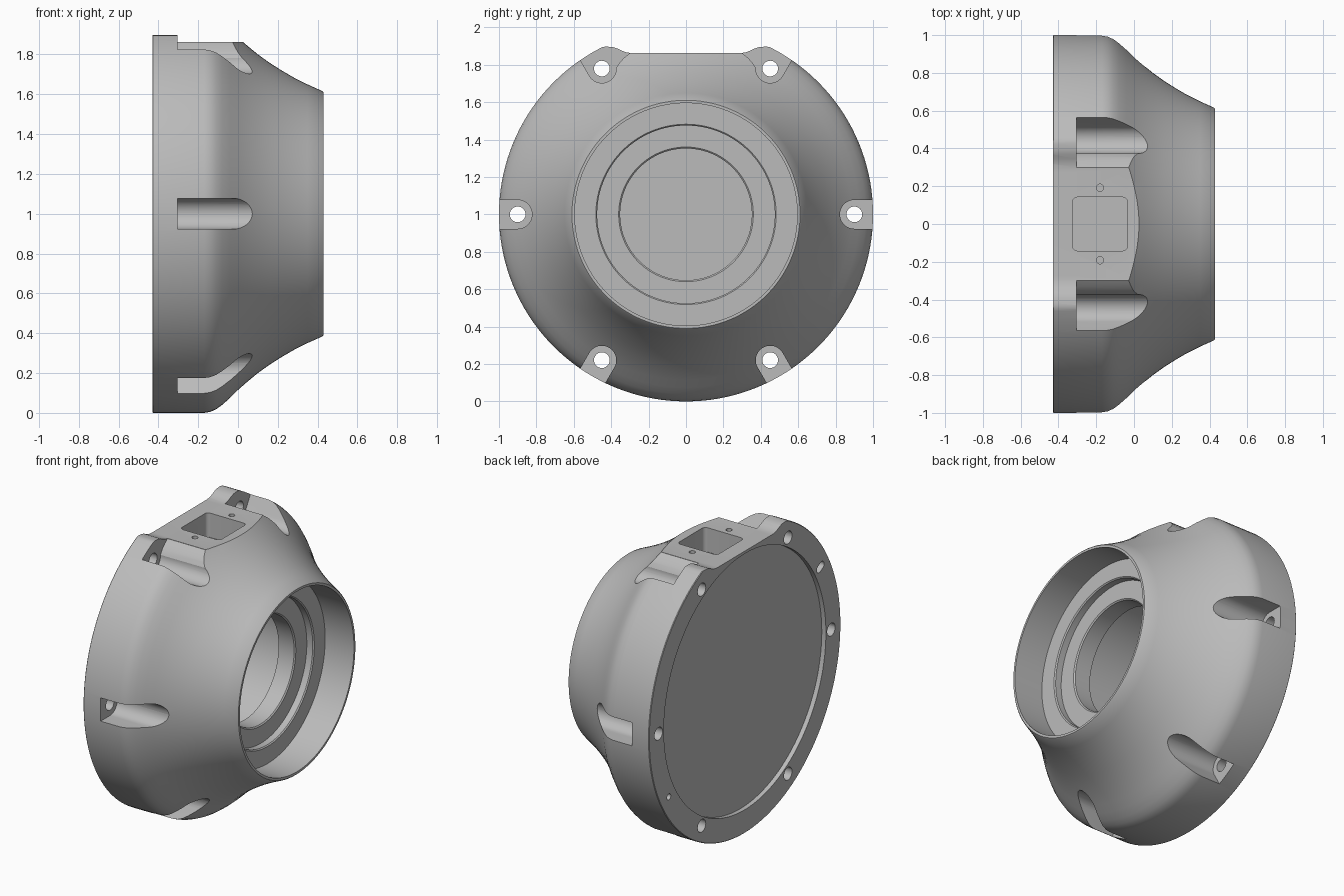
import bpy, bmesh
from math import sin, cos, pi, radians
from mathutils import Matrix, Vector

if "Cube" in bpy.data.objects:
    bpy.data.objects.remove(bpy.data.objects["Cube"])

grey = bpy.data.materials.new("cast_grey")
grey.use_nodes = True
colour = (0.5, 0.5, 0.5, 1)
grey.diffuse_color = colour
grey.node_tree.nodes["Principled BSDF"].inputs["Base Color"].default_value = colour

CENTRE = Vector((0, 0, 1))   # shaft axis runs along x at this height
BACK, FLOOR, FLAT = -0.43, -0.305, 1.862


def make_object(name, bm):
    bmesh.ops.recalc_face_normals(bm, faces=bm.faces)
    mesh = bpy.data.meshes.new(name)
    bm.to_mesh(mesh)
    bm.free()
    obj = bpy.data.objects.new(name, mesh)
    bpy.context.collection.objects.link(obj)
    return obj


def prism(points, start, end, axis="x"):
    """Extrude a flat outline: (y, z) along x, or (x, y) along z."""
    bm = bmesh.new()
    place = (lambda a, b: (start, a, b)) if axis == "x" else (lambda a, b: (a, b, start))
    face = bm.faces.new([bm.verts.new(place(a, b)) for a, b in points])
    new = bmesh.ops.extrude_face_region(bm, geom=[face])["geom"]
    shift = Vector((end - start, 0, 0)) if axis == "x" else Vector((0, 0, end - start))
    bmesh.ops.translate(bm, vec=shift, verts=[v for v in new if isinstance(v, bmesh.types.BMVert)])
    return make_object("cutter", bm)


def arc(a, b, radius, first=0, last=360, steps=24):
    """Points on an arc; a full turn leaves out the repeated end."""
    count = steps if last - first == 360 else steps + 1
    angles = [radians(first + (last - first) * i / steps) for i in range(count)]
    return [(a + radius * cos(t), b + radius * sin(t)) for t in angles]


def turn(points, degrees):
    """Rotate (radial, tangential) points about the shaft axis into (y, z)."""
    c, s = cos(radians(degrees)), sin(radians(degrees))
    return [(r * c - t * s, 1 + r * s + t * c) for r, t in points]


def cut(target, cutter):
    cutter.hide_render = True
    mod = target.modifiers.new("cut", 'BOOLEAN')
    mod.operation, mod.solver, mod.object = 'DIFFERENCE', 'EXACT', cutter
    bpy.ops.object.modifier_apply(modifier=mod.name)
    bpy.data.objects.remove(cutter)


# Turned housing: recessed back cover, flared shell, stepped front bore
profile = [(-0.4, 0), (-0.4, 0.845), (BACK, 0.845), (BACK, 0.996), (-0.426, 1),
           (-0.17, 1), (-0.14, 0.995), (-0.11, 0.982), (-0.08, 0.96), (-0.04, 0.925),
           (0, 0.885), (0.05, 0.841), (0.1, 0.8), (0.16, 0.757), (0.22, 0.719),
           (0.28, 0.684), (0.35, 0.649), (0.424, 0.616), (0.43, 0.61),
           (0.43, 0.595), (0.22, 0.595), (0.22, 0.482), (0.213, 0.475), (0.17, 0.475),
           (0.17, 0.36), (0.163, 0.352), (0.05, 0.352), (0.05, 0.5), (-0.37, 0.5), (-0.37, 0)]
bm = bmesh.new()
verts = [bm.verts.new((x, 0, 1 + r)) for x, r in profile]
edges = [bm.edges.new(pair) for pair in zip(verts, verts[1:])]
bmesh.ops.spin(bm, geom=verts + edges, cent=CENTRE, axis=(1, 0, 0),
               angle=2 * pi, steps=144, use_merge=True)
bmesh.ops.remove_doubles(bm, verts=bm.verts, dist=1e-5)
housing = make_object("housing", bm)
housing.data.materials.append(grey)
bpy.context.view_layer.objects.active = housing
housing.select_set(True)

# Flat top pad that swells into a rounded ear on each side
ear = [(0.29, FLAT), (0.32, 1.866), (0.345, 1.876), (0.37, 1.888), (0.39, 1.894),
       (0.41, 1.896), (0.43, 1.897), (0.46, 1.892), (0.5, 1.872), (0.56, 2.1)]
cut(housing, prism(ear + [(-y, z) for y, z in reversed(ear)], -0.6, 0.6))

# Six screw slots, open outward, each with a through hole
for step in range(6):
    slot = arc(0.9, 0, 0.077, 90, 270) + [(1.2, -0.077), (1.2, 0.077)]
    cut(housing, prism(turn(slot, step * 60), FLOOR, 0.5))
    cut(housing, prism(turn(arc(0.9, 0, 0.042), step * 60), -0.6, 0.1))

# The two upper slots flare toward the pad
for side in (1, -1):
    flare = [(0.45, 1.75), (0.387, 1.752), (0.372, 1.785), (0.355, 1.812),
             (0.33, 1.838), (0.3, 1.862), (0.3, 2.0), (0.54, 2.0)]
    cut(housing, prism([(side * y, z) for y, z in flare], FLOOR, 0.5))

# Rounded rectangular pocket in the pad
x0, x1, half, rad = -0.325, -0.035, 0.142, 0.025
pocket = (arc(x1 - rad, half - rad, rad, 0, 90, 6) + arc(x0 + rad, half - rad, rad, 90, 180, 6)
          + arc(x0 + rad, rad - half, rad, 180, 270, 6) + arc(x1 - rad, rad - half, rad, 270, 360, 6))
cut(housing, prism(pocket, FLAT - 0.16, 2.1, "z"))

# Small screw holes beside the pocket
for y in (0.192, -0.192):
    cut(housing, prism(arc(-0.18, y, 0.019), FLAT - 0.1, 2.1, "z"))

# Locating hole and radial locating slot in the back rim
cut(housing, prism(turn(arc(0.915, 0, 0.02), -30), -0.6, -0.33))
locator = arc(0.925, 0, 0.025, -90, 90, 12) + arc(0.895, 0, 0.025, 90, 270, 12)
cut(housing, prism(turn(locator, 150), -0.6, -0.33))

bpy.ops.object.shade_smooth_by_angle(angle=radians(25))
